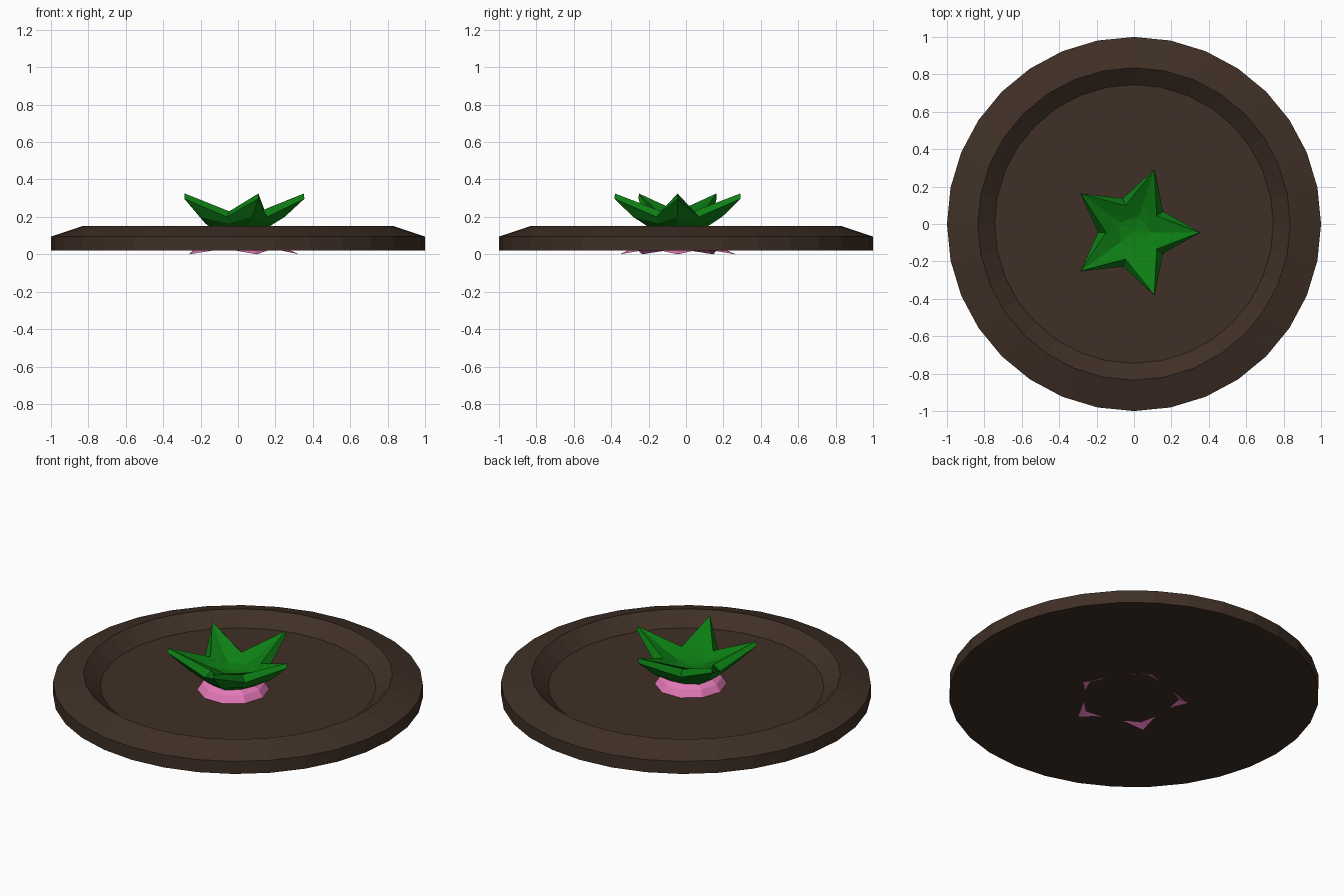
import bpy, bmesh, math

if "Cube" in bpy.data.objects:
    bpy.data.objects.remove(bpy.data.objects["Cube"])


def material(name, rgb):
    m = bpy.data.materials.new(name)
    m.diffuse_color = (*rgb, 1)
    m.use_nodes = True
    m.node_tree.nodes["Principled BSDF"].inputs["Base Color"].default_value = m.diffuse_color
    return m


BROWN = material("dark brown", (0.05, 0.029, 0.019))
GREEN = material("leaf green", (0.004, 0.21, 0.007))
PINK = material("petal pink", (0.78, 0.19, 0.48))


def finish(bm, name, mat):
    bmesh.ops.recalc_face_normals(bm, faces=bm.faces)
    me = bpy.data.meshes.new(name)
    bm.to_mesh(me)
    bm.free()
    me.materials.append(mat)
    ob = bpy.data.objects.new(name, me)
    bpy.context.collection.objects.link(ob)
    return ob


def loft(name, mat, n, rings, centre=(0, 0), start_z=None, end_z=None):
    """Rings are (r, z, r_notch, z_notch); odd vertices use the notch values."""
    bm = bmesh.new()
    loops = []
    for r, z, rn, zn in rings:
        loop = []
        for i in range(n):
            a = 2 * math.pi * i / n
            rad, h = (rn, zn) if i % 2 else (r, z)
            loop.append(bm.verts.new((centre[0] + rad * math.cos(a),
                                      centre[1] + rad * math.sin(a), h)))
        loops.append(loop)
    for a, b in zip(loops, loops[1:]):
        for i in range(n):
            j = (i + 1) % n
            bm.faces.new((a[i], a[j], b[j], b[i]))
    # close both ends with a fan or a flat cap
    for loop, z in ((loops[0], start_z), (loops[-1], end_z)):
        if z is None:
            bm.faces.new(loop)
        else:
            c = bm.verts.new((*centre, z))
            for i in range(n):
                bm.faces.new((loop[i], loop[(i + 1) % n], c))
    return finish(bm, name, mat)


# round dish with bevelled rim and sunken floor
profile = [(1.0, 0.02), (1.0, 0.095), (0.835, 0.15), (0.745, 0.078)]
loft("dish", BROWN, 32, [(r, z, r, z) for r, z in profile])

CENTRE = (0, -0.045)

# five upturned leaves, cupped towards the middle
loft("leaf_star", GREEN, 10, [
    (0.145, 0.135, 0.135, 0.135),
    (0.25, 0.20, 0.175, 0.165),
    (0.355, 0.297, 0.192, 0.20),
    (0.352, 0.325, 0.15, 0.23),
    (0.16, 0.225, 0.10, 0.215),
    (0.09, 0.20, 0.075, 0.20),
], CENTRE, 0.13, 0.185)

# pink petals curling down through the dish, tips just below it
loft("petal_star", PINK, 10, [
    (0.12, 0.145, 0.12, 0.145),
    (0.17, 0.115, 0.17, 0.115),
    (0.195, 0.078, 0.195, 0.078),
    (0.25, 0.035, 0.215, 0.045),
    (0.325, 0.0, 0.23, 0.03),
    (0.26, 0.025, 0.20, 0.04),
], CENTRE, 0.15, 0.05)
